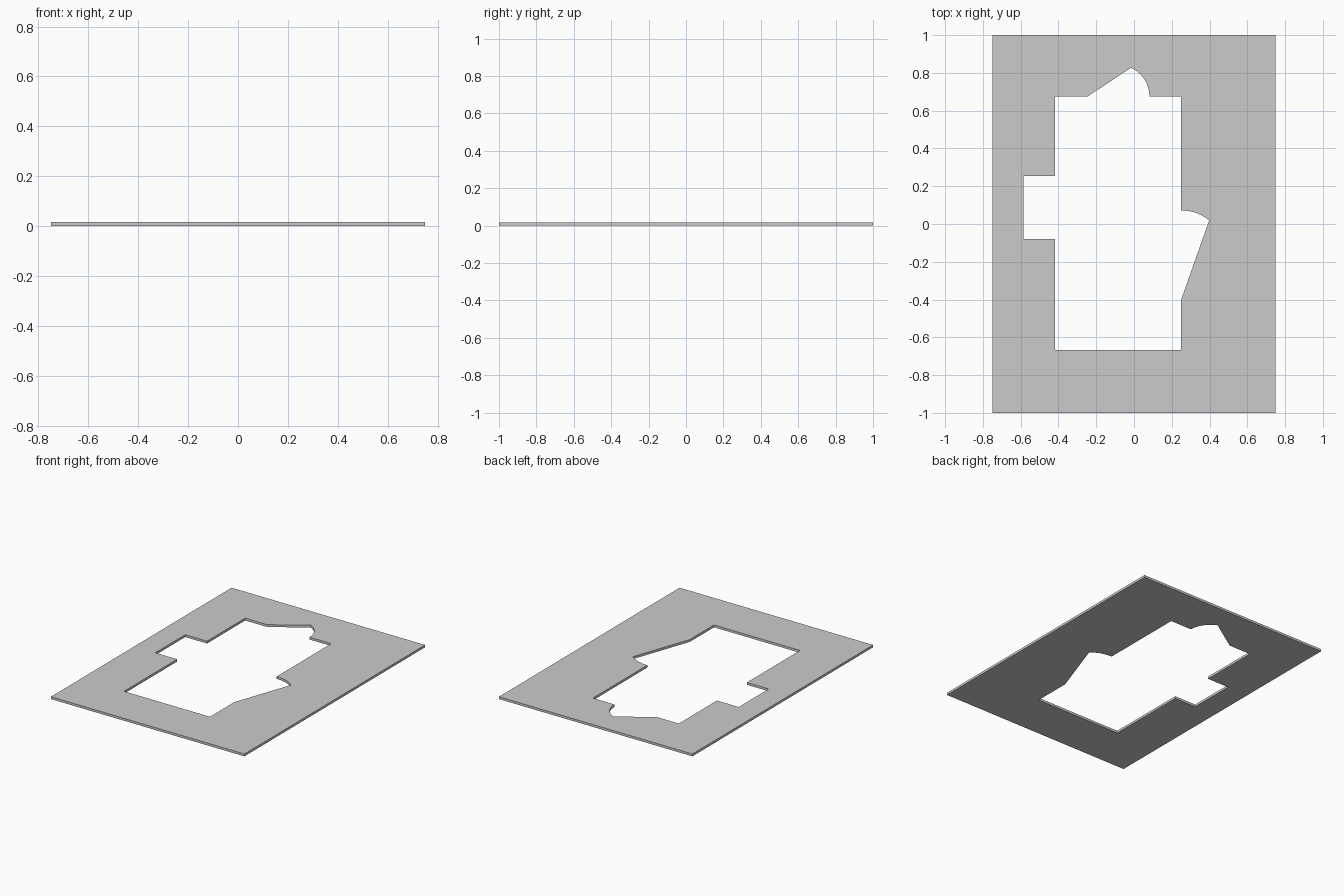
import bpy
from math import cos, sin, radians

if "Cube" in bpy.data.objects:
    bpy.data.objects.remove(bpy.data.objects["Cube"])

THICK = 0.0167

def arc(cx, cy, r, a0, a1, n=12):
    angles = [radians(a0 + (a1 - a0) * i / n) for i in range(n + 1)]
    return [(cx + r * cos(a), cy + r * sin(a)) for a in angles]

def add_outline(curve, pts):
    s = curve.splines.new('POLY')
    s.points.add(len(pts) - 1)
    for p, (x, y) in zip(s.points, pts):
        p.co = (x, y, 0, 1)
    s.use_cyclic_u = True

# Plate border
outer = [(-0.75, -1), (0.75, -1), (0.75, 1), (-0.75, 1)]

# Opening: rectangle with a square notch and two part-rounded points
opening = [(-0.417, -0.667), (0.25, -0.667), (0.25, -0.4)]
opening += arc(0.25, -0.161, 0.233, 50.6, 90)
opening += [(0.25, 0.675)]
opening += arc(-0.085, 0.675, 0.167, 0, 65.6)
opening += [(-0.246, 0.675), (-0.417, 0.675), (-0.417, 0.253),
            (-0.586, 0.253), (-0.586, -0.079), (-0.417, -0.079)]

# Filled, extruded profile
curve = bpy.data.curves.new("cutout_plate", 'CURVE')
curve.dimensions = '2D'
curve.fill_mode = 'BOTH'
curve.extrude = THICK / 2
add_outline(curve, outer)
add_outline(curve, opening)
plate = bpy.data.objects.new("cutout_plate", curve)
plate.location.z = THICK / 2
bpy.context.collection.objects.link(plate)

# Turn into a welded flat-shaded mesh
bpy.context.view_layer.objects.active = plate
plate.select_set(True)
bpy.ops.object.convert(target='MESH')
plate = bpy.context.object
bpy.ops.object.mode_set(mode='EDIT')
bpy.ops.mesh.select_all(action='SELECT')
bpy.ops.mesh.remove_doubles(threshold=0.0001)
bpy.ops.mesh.normals_make_consistent(inside=False)
bpy.ops.object.mode_set(mode='OBJECT')
bpy.ops.object.shade_flat()
